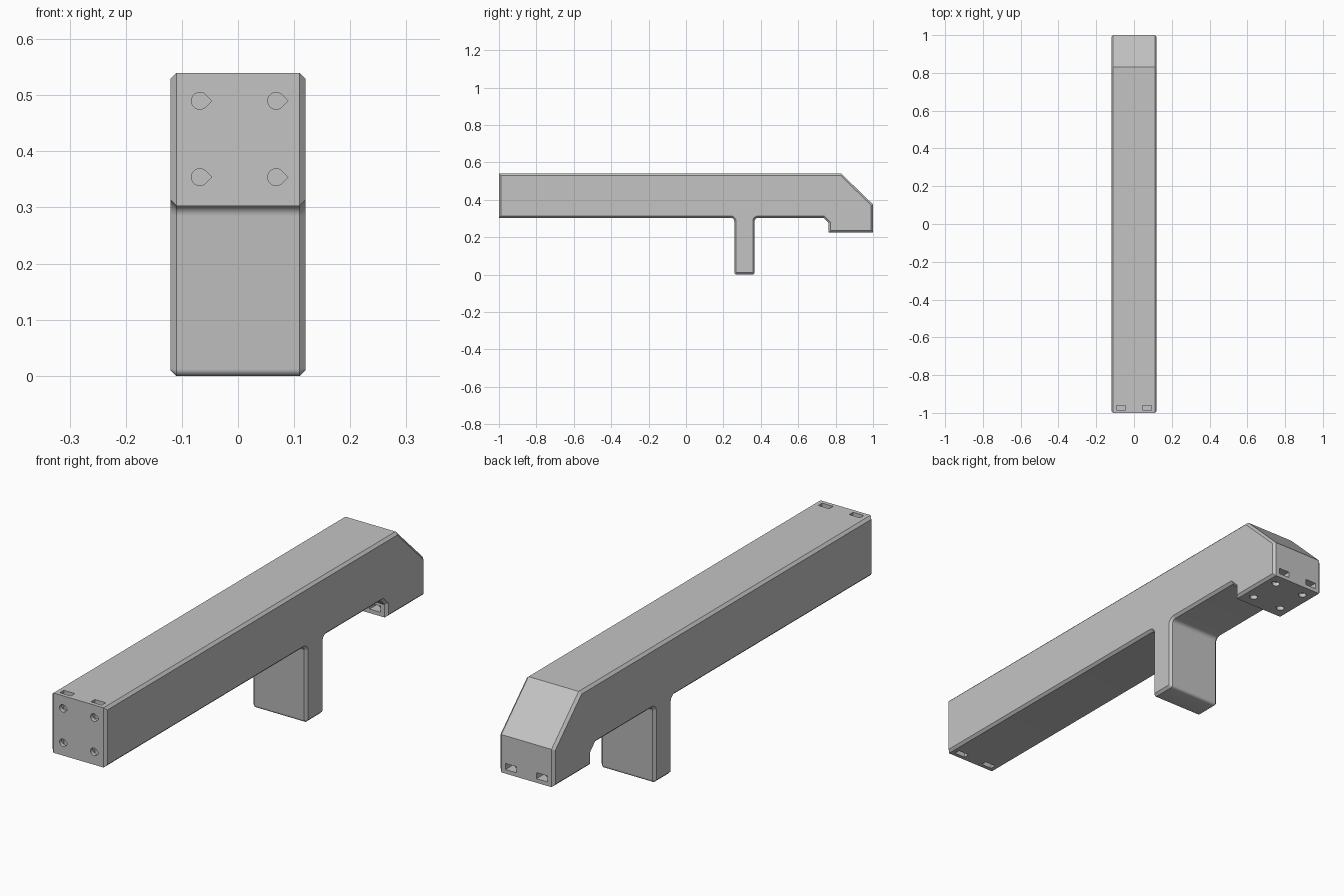
import bpy, bmesh
from math import sin, cos, radians
from mathutils import Vector

cube = bpy.data.objects.get("Cube")
if cube:
    bpy.data.objects.remove(cube, do_unlink=True)

grey = bpy.data.materials.new("matte grey")
grey.use_nodes = True
colour = (0.55, 0.55, 0.55, 1)
grey.diffuse_color = colour
grey.node_tree.nodes["Principled BSDF"].inputs["Base Color"].default_value = colour

HALF = 0.12      # half width of the bar
CHAMFER = 0.01


def make_object(bm, name):
    bmesh.ops.recalc_face_normals(bm, faces=bm.faces)
    mesh = bpy.data.meshes.new(name)
    bm.to_mesh(mesh)
    bm.free()
    mesh.materials.append(grey)
    ob = bpy.data.objects.new(name, mesh)
    bpy.context.collection.objects.link(ob)
    return ob


def prism(bm, ring, offset):
    """Extrude a closed ring of points along an offset vector."""
    face = bm.faces.new([bm.verts.new(p) for p in ring])
    made = bmesh.ops.extrude_face_region(bm, geom=[face], use_keep_orig=True)
    verts = [v for v in made["geom"] if isinstance(v, bmesh.types.BMVert)]
    bmesh.ops.translate(bm, verts=verts, vec=offset)


def arc(y, z, r, start, end, steps=5):
    angles = [radians(start + (end - start) * i / steps) for i in range(steps + 1)]
    return [(y + r * cos(a), z + r * sin(a)) for a in angles]


# Side profile: bar, sloped rear, foot block and filleted leg
low, front, back, fillet, toe = 0.303, 0.258, 0.367, 0.018, 0.012
profile = [(-1, low)]
profile += arc(front - fillet, low - fillet, fillet, 90, 0)
profile += arc(front + toe, toe, toe, 180, 270)
profile += arc(back - toe, toe, toe, 270, 360)
profile += arc(back + fillet, low - fillet, fillet, 180, 90)
profile += [(0.735, low), (0.762, 0.276), (0.762, 0.225), (1, 0.225),
            (1, 0.375), (0.83, 0.54), (-1, 0.54)]

bm = bmesh.new()
prism(bm, [(-HALF, y, z) for y, z in profile], Vector((2 * HALF, 0, 0)))
bmesh.ops.recalc_face_normals(bm, faces=bm.faces)
rims = [e for e in bm.edges if abs(e.verts[0].co.x - e.verts[1].co.x) < 1e-5]
bmesh.ops.bevel(bm, geom=rims, offset=CHAMFER, segments=1, affect='EDGES',
                clamp_overlap=False)
body = make_object(bm, "bracket_body")

# Bolt holes and nut slots: u runs across, v along the mount face, d into it
mounts = [lambda u, v, d: Vector((u, d - 1, v + 0.422)),
          lambda u, v, d: Vector((u, v + 0.881, d + 0.225))]
holes, slots = bmesh.new(), bmesh.new()
SPACING, RADIUS = 0.068, 0.015
for place in mounts:
    into = place(0, 0, 1) - place(0, 0, 0)
    for su in (-1, 1):
        for sv in (-1, 1):
            u, v = su * SPACING, sv * SPACING
            # Teardrop with its point towards +x
            drop = arc(u, v, RADIUS, 45, 315, 18) + [(u + RADIUS * 1.41, v)]
            prism(holes, [place(a, b, -0.02) for a, b in drop], into * 0.1)
            # Slot open to the outer side
            w = 0.024
            ring = [(u - w, v - sv * w), (u + w, v - sv * w),
                    (u + w, sv * 0.14), (u - w, sv * 0.14)]
            prism(slots, [place(a, b, 0.016) for a, b in ring], into * 0.024)

bpy.context.view_layer.objects.active = body
body.select_set(True)
for bm, name in ((slots, "nut_slot_cutter"), (holes, "bolt_hole_cutter")):
    cutter = make_object(bm, name)
    cutter.hide_render = True
    mod = body.modifiers.new(name, 'BOOLEAN')
    mod.operation = 'DIFFERENCE'
    mod.solver = 'EXACT'
    mod.object = cutter
    bpy.ops.object.modifier_apply(modifier=name)
    bpy.data.objects.remove(cutter, do_unlink=True)

bpy.ops.object.shade_smooth_by_angle(angle=radians(30))
